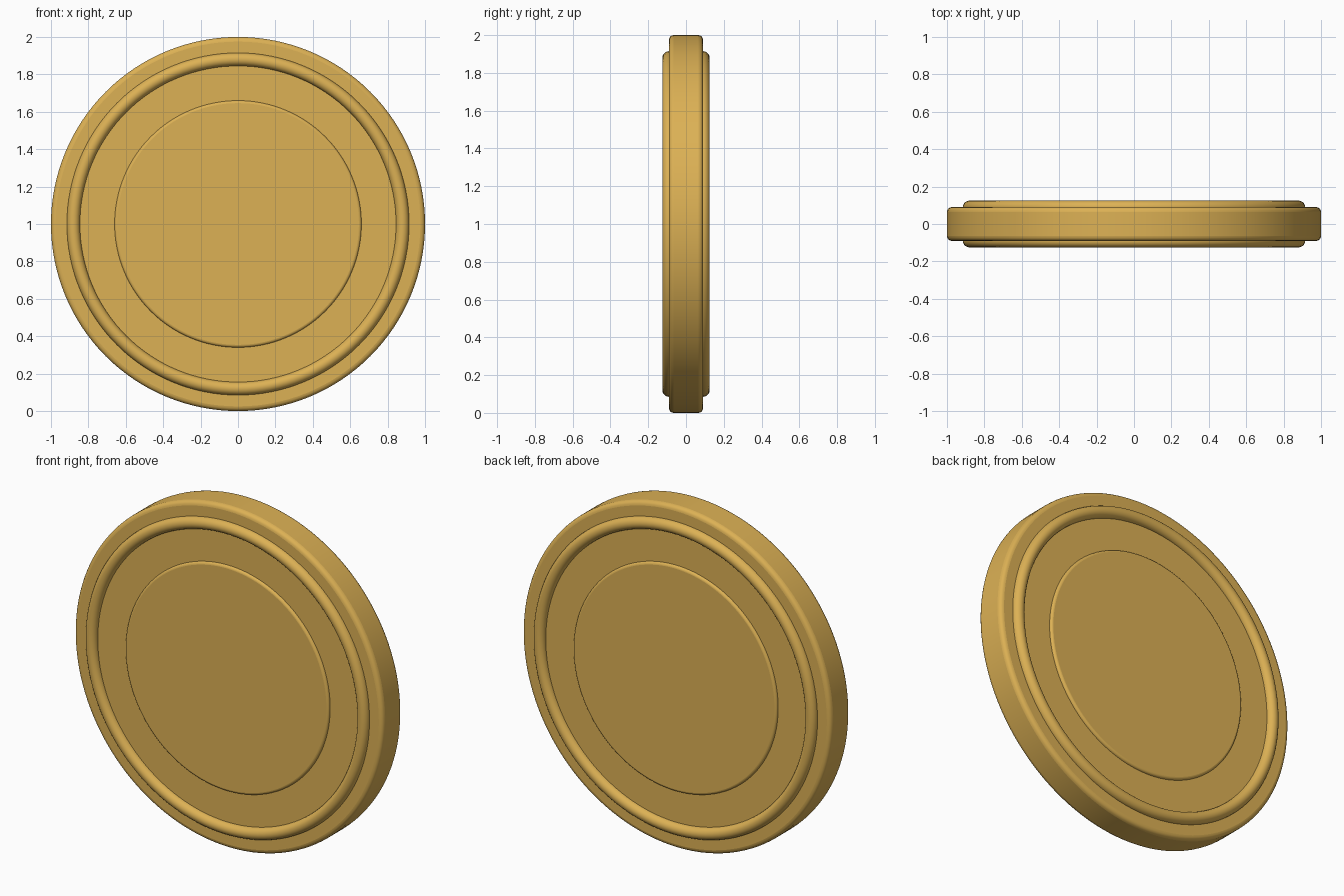
import bpy
import math

if "Cube" in bpy.data.objects:
    bpy.data.objects.remove(bpy.data.objects["Cube"])

gold = bpy.data.materials.new("gold")
gold.diffuse_color = (0.72, 0.44, 0.09, 1)
gold.use_nodes = True
gold.node_tree.nodes["Principled BSDF"].inputs["Base Color"].default_value = gold.diffuse_color
FACE_ON = (math.pi / 2, 0, 0)  # turn the round parts to face -y


def finish(name):
    ob = bpy.context.object
    ob.name = name
    ob.data.materials.append(gold)
    bpy.ops.object.transform_apply(location=False, rotation=True, scale=True)
    bpy.ops.object.shade_smooth_by_angle(angle=math.radians(40))
    return ob


def disc(name, radius, half_depth, round_off):
    bpy.ops.mesh.primitive_cylinder_add(vertices=128, radius=radius, depth=2 * half_depth,
                                        location=(0, 0, 1), rotation=FACE_ON)
    ob = finish(name)
    bevel = ob.modifiers.new("rounded_edge", 'BEVEL')
    bevel.width = round_off
    bevel.segments = 4
    bevel.limit_method = 'ANGLE'


# Coin body and slightly raised centre showing on both faces
disc("coin_body", 1.0, 0.09, 0.025)
disc("raised_centre", 0.66, 0.105, 0.014)

# Half-round rim on the front and back faces
for name, y in (("front_rim", -0.09), ("back_rim", 0.09)):
    bpy.ops.mesh.primitive_torus_add(major_radius=0.88, minor_radius=0.035,
                                     major_segments=128, minor_segments=20,
                                     location=(0, y, 1), rotation=FACE_ON)
    finish(name)
